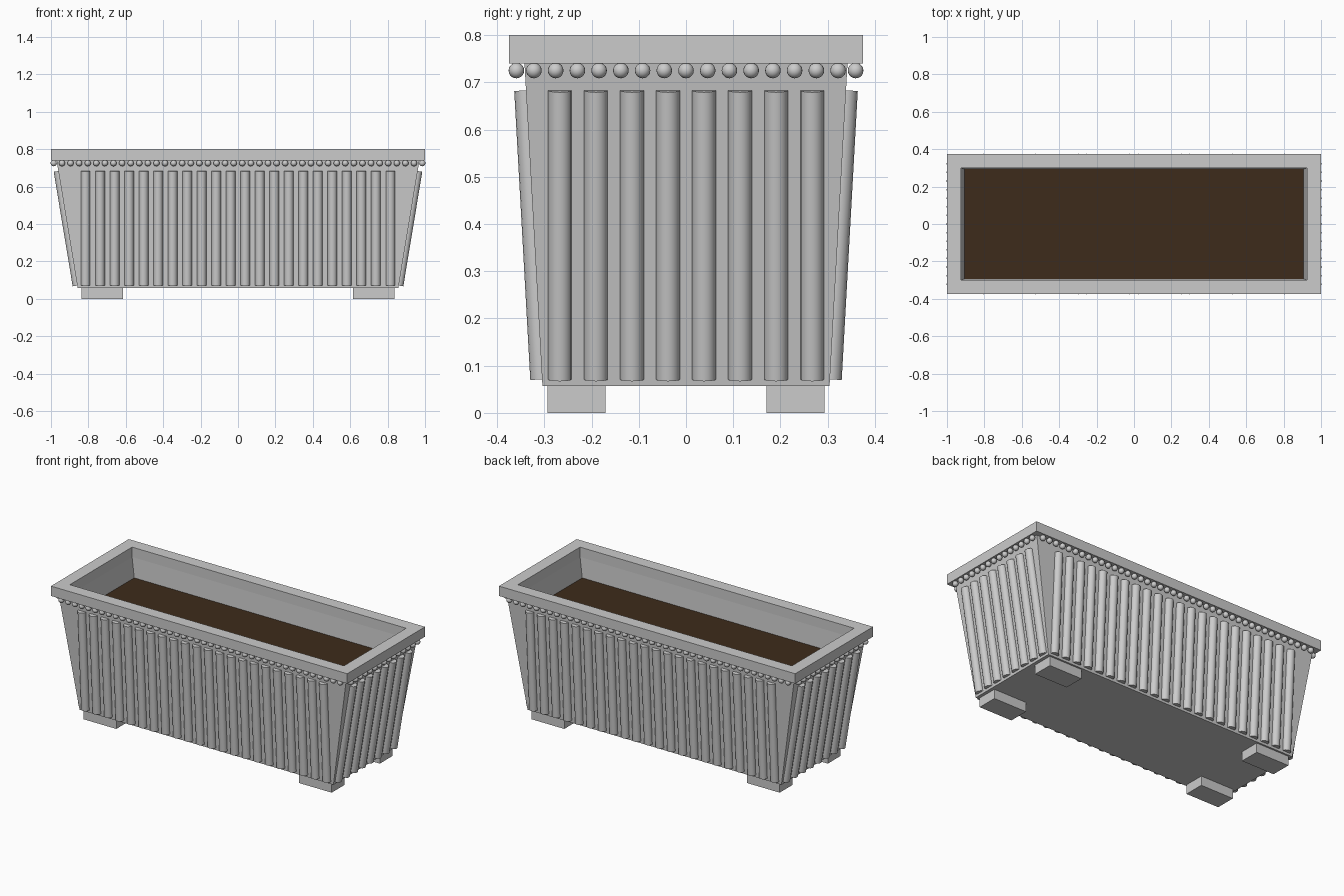
import bpy, bmesh, math
from mathutils import Vector

if "Cube" in bpy.data.objects:
    bpy.data.objects.remove(bpy.data.objects["Cube"])

Z0, Z1 = 0.057, 0.74          # body bottom and top
BOT, TOP = (0.857, 0.304), (0.97, 0.342)


def half(axis, z):
    """Half width of the tapered body at height z."""
    return BOT[axis] + (TOP[axis] - BOT[axis]) * (z - Z0) / (Z1 - Z0)


def finish(name, bm, smooth=False):
    bmesh.ops.recalc_face_normals(bm, faces=bm.faces[:])
    me = bpy.data.meshes.new(name)
    bm.to_mesh(me)
    bm.free()
    ob = bpy.data.objects.new(name, me)
    bpy.context.collection.objects.link(ob)
    if smooth:
        bpy.ops.object.select_all(action='DESELECT')
        bpy.context.view_layer.objects.active = ob
        ob.select_set(True)
        bpy.ops.object.shade_smooth_by_angle(angle=math.radians(40))
    return ob


def rings(name, loops, cap=False, closed=False):
    """Skin a stack of rectangles (half x, half y, z)."""
    bm = bmesh.new()
    vs = [[bm.verts.new((sx * x, sy * y, z))
           for sx, sy in ((-1, -1), (1, -1), (1, 1), (-1, 1))] for x, y, z in loops]
    pairs = list(zip(vs, vs[1:])) + ([(vs[-1], vs[0])] if closed else [])
    for a, b in pairs:
        for i in range(4):
            j = (i + 1) % 4
            bm.faces.new((a[i], a[j], b[j], b[i]))
    if cap:
        bm.faces.new(vs[0])
        bm.faces.new(vs[-1])
    return finish(name, bm)


# Tapered hollow body and its flat rim
rings("planter_body", [(*BOT, Z0), (*TOP, Z1), (0.925, 0.30, Z1), (0.825, 0.266, 0.11)], cap=True)
rings("rim", [(1, 0.375, Z1), (1, 0.375, 0.8), (0.925, 0.30, 0.8), (0.925, 0.30, Z1)], closed=True)

# Soil
soil = rings("soil", [(0.90, 0.29, 0.59), (0.906, 0.2945, 0.62)], cap=True)
mat = bpy.data.materials.new("soil_brown")
mat.diffuse_color = (0.047, 0.024, 0.011, 1)
mat.use_nodes = True
mat.node_tree.nodes["Principled BSDF"].inputs["Base Color"].default_value = mat.diffuse_color
soil.data.materials.append(mat)

# Four block feet
for sx, lr in ((-1, "left"), (1, "right")):
    for sy, fb in ((-1, "front"), (1, "back")):
        bm = bmesh.new()
        bmesh.ops.create_cube(bm, size=1)
        bmesh.ops.scale(bm, vec=(0.222, 0.123, Z0), verts=bm.verts)
        bmesh.ops.translate(bm, vec=(sx * 0.727, sy * 0.232, Z0 / 2), verts=bm.verts)
        finish(f"{fb}_{lr}_foot", bm)


def on_wall(axis, sign, t, z, out=0.0):
    """Point on a wall: axis 0 = end walls, 1 = long walls."""
    d = sign * (half(axis, z) + out)
    return Vector((d, t, z)) if axis == 0 else Vector((t, d, z))


# Round ribs and bead trim on each wall
walls = (("front", 1, -1, 22, 0.815, 42, 0.941), ("back", 1, 1, 22, 0.815, 42, 0.941),
         ("left", 0, -1, 8, 0.267, 15, 0.322), ("right", 0, 1, 8, 0.267, 15, 0.322))
for name, axis, sign, n_rib, rib_end, n_bead, bead_end in walls:
    bm = bmesh.new()
    for i in range(n_rib):
        t = rib_end * (2 * i / (n_rib - 1) - 1)
        a, b = on_wall(axis, sign, t, 0.071), on_wall(axis, sign, t, 0.683)
        m = (b - a).to_track_quat('Z', 'Y').to_matrix().to_4x4()
        m.translation = (a + b) / 2
        bmesh.ops.create_cone(bm, cap_ends=True, segments=16, radius1=0.025,
                              radius2=0.025, depth=(b - a).length, matrix=m)
    finish(f"{name}_ribs", bm, smooth=True)

    bm = bmesh.new()
    for i in range(n_bead):
        p = on_wall(axis, sign, bead_end * (2 * i / (n_bead - 1) - 1), 0.725, 0.018)
        s = bmesh.ops.create_uvsphere(bm, u_segments=16, v_segments=10, radius=0.0165)
        bmesh.ops.translate(bm, vec=p, verts=s["verts"])
    finish(f"{name}_beads", bm, smooth=True)
